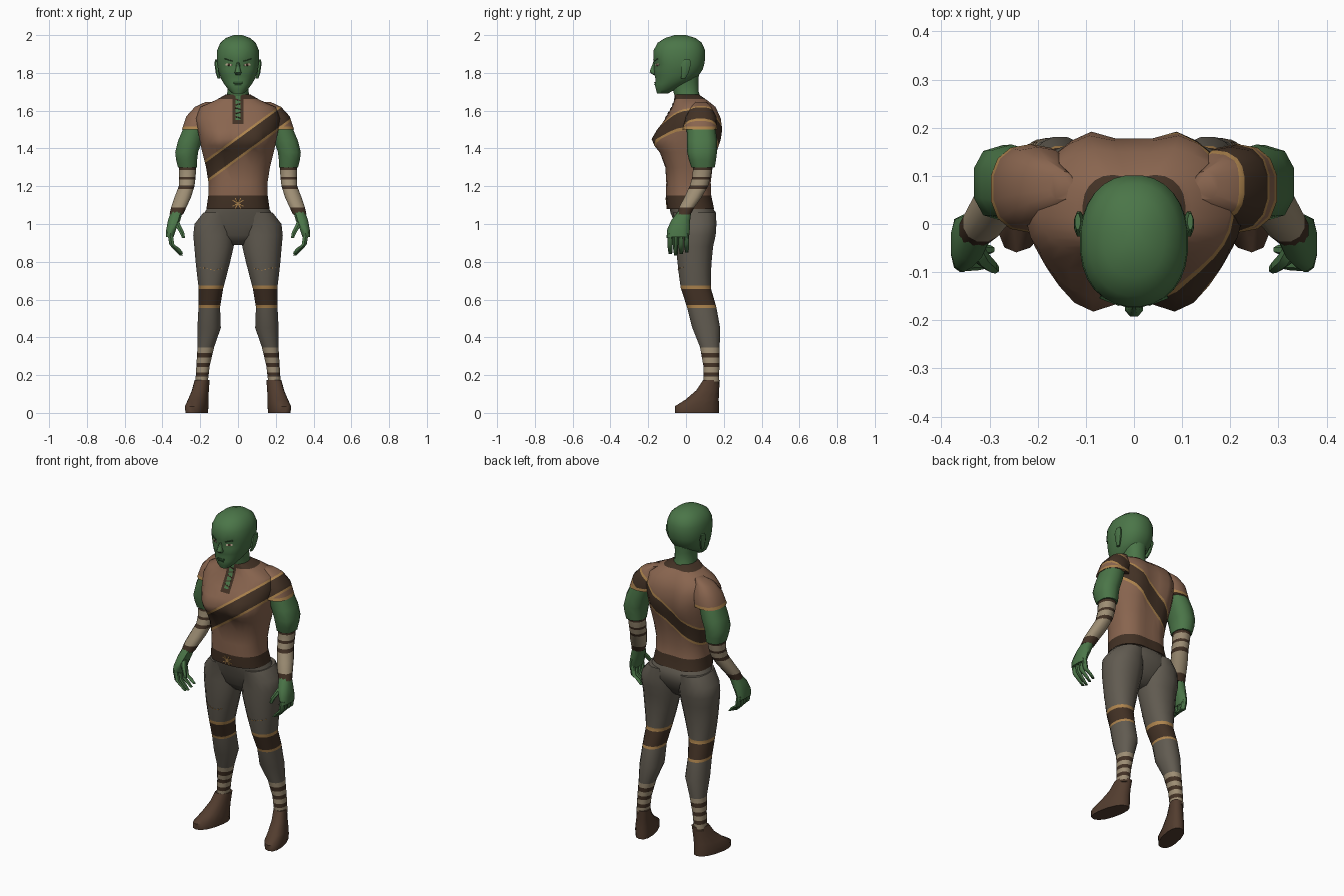
import bpy, bmesh
from math import cos, sin, pi, exp, radians, copysign
from mathutils import Vector, Matrix
from mathutils.bvhtree import BVHTree

cube = bpy.data.objects.get("Cube")
if cube:
    bpy.data.objects.remove(cube, do_unlink=True)

# Palette
PALETTE = {
    "green_skin": (.07, .18, .065), "tan_shirt": (.25, .13, .078),
    "grey_trousers": (.12, .105, .082), "dark_leather": (.055, .031, .018),
    "gold_trim": (.42, .23, .075), "cream_wrap": (.34, .27, .175),
    "boot_brown": (.085, .046, .028), "dark_green": (.03, .085, .03),
    "pale_eye": (.45, .36, .26)}
mats = []
for label, rgb in PALETTE.items():
    m = bpy.data.materials.new(label)
    m.use_nodes = True
    m.diffuse_color = (*rgb, 1)
    m.node_tree.nodes["Principled BSDF"].inputs["Base Color"].default_value = (*rgb, 1)
    mats.append(m)
SKIN, SHIRT, CLOTH, LEATHER, GOLD, CREAM, BOOT, SHADE, EYE = range(len(mats))


def bell(v, centre, width):
    return exp(-((v - centre) / width) ** 2)


def loft(rings, mat, sides=16, power=2.2, side=1, deform=None):
    """Skin horizontal rings given as (z, cx, cy, rx, ry)."""
    bm = bmesh.new()
    loops = []
    for z, cx, cy, rx, ry in rings:
        loop = []
        for i in range(sides):
            a = 2 * pi * (i + .5) / sides
            c, s = cos(a), sin(a)
            p = Vector((cx + rx * copysign(abs(c) ** (2 / power), c),
                        cy + ry * copysign(abs(s) ** (2 / power), s), z))
            if deform:
                deform(p)
            p.x *= side
            loop.append(bm.verts.new(p))
        loops.append(loop)
    for low, high in zip(loops, loops[1:]):
        for i in range(sides):
            j = (i + 1) % sides
            bm.faces.new((low[i], low[j], high[j], high[i]))
    bm.faces.new(loops[0])
    bm.faces.new(loops[-1])
    bmesh.ops.recalc_face_normals(bm, faces=bm.faces)
    for f in bm.faces:
        f.material_index = mat
    return bm


def paint(bm, normal, bands, keep=lambda c: True):
    """Cut bands across the mesh and colour the faces inside them."""
    n = Vector(normal)
    for lo, hi, mat in bands:
        for d in (lo, hi):
            faces = [f for f in bm.faces if keep(f.calc_center_median())]
            edges = {e for f in faces for e in f.edges}
            verts = {v for f in faces for v in f.verts}
            bmesh.ops.bisect_plane(bm, geom=faces + list(edges) + list(verts), dist=1e-5,
                                   plane_co=n * (d / n.length_squared), plane_no=n)
        for f in bm.faces:
            c = f.calc_center_median()
            if lo < n.dot(c) < hi and keep(c):
                f.material_index = mat


def finish(bm, name):
    tree = BVHTree.FromBMesh(bm)
    me = bpy.data.meshes.new(name)
    bm.to_mesh(me)
    bm.free()
    for m in mats:
        me.materials.append(m)
    for p in me.polygons:
        p.use_smooth = True
    me.set_sharp_from_angle(angle=radians(50))
    bpy.context.collection.objects.link(bpy.data.objects.new(name, me))
    return tree


def plate(name, tree, x, z, w, h, mat, tilt=0, thick=.006):
    """Lay a thin plate on the front of a part."""
    hit, normal, _, _ = tree.ray_cast(Vector((x, -1, z)), Vector((0, 1, 0)))
    if hit is None:
        return
    turn = Vector((0, -1, 0)).rotation_difference(normal).to_matrix().to_4x4()
    bm = bmesh.new()
    bmesh.ops.create_cube(bm, size=1, matrix=Matrix.Translation(hit) @ turn
                          @ Matrix.Rotation(tilt, 4, 'Y') @ Matrix.Diagonal((w, thick, h, 1)))
    for f in bm.faces:
        f.material_index = mat
    finish(bm, name)


UP = (0, 0, 1)
STRAP_DIR = (-.73, 0, 1)
STRAP = [(1.34, 1.355, GOLD), (1.355, 1.45, LEATHER), (1.45, 1.465, GOLD)]


# Shirt body: (z, front, back, half width)
def chest_shape(p):
    across = bell(abs(p.x), .095, .07)
    if p.y < -.02:
        p.y -= .045 * across * bell(p.z, 1.45, .065)
    elif p.y > .05:
        p.y += .032 * across * bell(p.z, 1.5, .12) - .012 * bell(p.x, 0, .04)


profile = [(1.08, -.1, .155, .168), (1.15, -.107, .14, .158), (1.22, -.105, .137, .157),
           (1.3, -.11, .145, .17), (1.38, -.133, .157, .19), (1.415, -.142, .162, .198),
           (1.45, -.145, .165, .205), (1.5, -.135, .167, .215), (1.56, -.108, .165, .225),
           (1.62, -.075, .15, .2), (1.655, -.062, .115, .12), (1.685, -.06, .078, .067)]
torso = loft([(z, 0, (f + b) / 2, w, (b - f) / 2) for z, f, b, w in profile],
             SHIRT, 28, 2.5, deform=chest_shape)
paint(torso, STRAP_DIR, STRAP)
paint(torso, UP, [(1.07, 1.15, LEATHER), (1.662, 1.7, LEATHER)])
paint(torso, UP, [(1.53, 1.55, SHIRT)], lambda c: c.y < -.03 and abs(c.x) < .05 and c.z > 1.48)
paint(torso, (1, 0, 0), [(-.03, .03, LEATHER)], lambda c: c.y < -.03 and c.z > 1.53)
paint(torso, (1, 0, 0), [(-.014, .014, SKIN)], lambda c: c.y < -.03 and c.z > 1.55)
body = finish(torso, "shirt_body")
for i in range(5):
    plate("neck_lace", body, 0, 1.565 + i * .023, .034, .006, LEATHER, .3 * (-1) ** i)
for tilt in (-.5, .5, -1.1, 1.1):
    plate("belt_knot", body, 0, 1.11, .065, .005, GOLD, tilt)

# Trousers seat
seat = [(1.1, -.09, .13, .155), (1.06, -.083, .16, .178), (1, -.058, .155, .2),
        (.94, -.04, .12, .16), (.89, 0, .08, .05)]
finish(loft([(z, 0, (f + b) / 2, w, (b - f) / 2) for z, f, b, w in seat], CLOTH, 24, 2.3),
       "trousers_seat")


# Neck and head
def face_shape(p):
    if p.y < -.08:
        p.y += .014 * bell(abs(p.x), .05, .027) * bell(p.z, 1.845, .022)
        p.y += .006 * bell(p.z, 1.765, .012)


finish(loft([(1.64, 0, .02, .07, .07), (1.7, 0, 0, .057, .068), (1.75, 0, -.005, .058, .072),
             (1.8, 0, -.01, .07, .08)], SKIN), "neck")
skull = [(1.69, -.125, .028, .028), (1.71, -.11, .05, .049), (1.74, -.08, .073, .086),
         (1.765, -.06, .088, .107), (1.785, -.05, .096, .117), (1.82, -.04, .107, .13),
         (1.845, -.038, .111, .135), (1.87, -.037, .113, .138), (1.92, -.035, .111, .137),
         (1.96, -.033, .094, .117), (1.985, -.03, .064, .08), (2, -.03, .022, .03)]
head = finish(loft([(z, 0, y, rx, ry) for z, y, rx, ry in skull], SKIN, 28, deform=face_shape),
              "head")
finish(loft([(1.79, 0, -.163, .014, .012), (1.803, 0, -.172, .02, .022),
             (1.815, 0, -.171, .014, .02), (1.86, 0, -.161, .008, .012)], SKIN, 8, 2), "nose")
plate("upper_lip", head, 0, 1.749, .046, .007, SHADE, thick=.009)
plate("lower_lip", head, 0, 1.739, .036, .008, SHADE)

# Paired parts
ARM = [(1.53, .22, .078, .062, .075), (1.44, .254, .085, .066, .08), (1.38, .272, .085, .063, .079),
       (1.34, .272, .087, .058, .072), (1.3, .268, .09, .052, .062)]
FOREARM = [(1.315, .267, .09, .048, .053), (1.25, .268, .082, .045, .05), (1.2, .272, .068, .043, .05),
           (1.14, .293, .036, .045, .047), (1.09, .313, .005, .042, .042), (1.05, .327, -.012, .037, .037)]
PALM = [(1.07, .322, -.006, .032, .034), (1.02, .338, -.028, .034, .05),
        (.97, .354, -.04, .027, .06), (.93, .361, -.042, .02, .058)]
LEG = [(1.06, .1, .045, .085, .115), (1, .122, .051, .11, .112), (.94, .127, .051, .112, .108),
       (.88, .127, .045, .106, .1), (.8, .133, .045, .093, .092), (.73, .138, .047, .08, .086),
       (.66, .143, .052, .066, .081), (.56, .152, .083, .058, .079), (.45, .153, .107, .063, .075),
       (.35, .17, .126, .045, .053), (.25, .185, .134, .036, .043), (.15, .194, .135, .033, .041)]
FOOT = [(0, .205, .058, .053, .116), (.035, .205, .058, .056, .117), (.07, .203, .085, .05, .088),
        (.12, .198, .115, .042, .06), (.175, .193, .135, .038, .044)]
SLEEVE = [(1.5, .215, .074, .084, .092), (1.57, .2, .078, .075, .082),
          (1.62, .183, .08, .046, .055), (1.645, .15, .08, .025, .03)]


def toe_out(p):
    p.x -= .22 * (p.y - .12)


for side, label in ((1, "left_"), (-1, "right_")):
    # Sleeve and arm
    sleeve = loft(SLEEVE, SHIRT, 14, 2.4, side)
    if side > 0:
        paint(sleeve, STRAP_DIR, STRAP)
    paint(sleeve, UP, [(1.501, 1.517, GOLD)])
    finish(sleeve, label + "sleeve")
    finish(loft(ARM, SKIN, 10, 2.5, side), label + "upper_arm")
    forearm = loft(FOREARM, CREAM, 12, 2.2, side)
    paint(forearm, UP, [(1.285, 1.32, LEATHER), (1.235, 1.25, LEATHER),
                        (1.185, 1.205, LEATHER), (1.04, 1.088, LEATHER)])
    finish(forearm, label + "forearm_wrap")

    # Hand
    finish(loft(PALM, SKIN, 10, 2.4, side), label + "palm")
    for i in range(4):
        y = -.084 + .029 * i
        tip = .832 + .008 * abs(i - 1)
        finish(loft([(tip, .298, y + .002, .009, .009), (tip + .025, .322, y, .013, .012),
                     (.89, .35, y, .015, .014), (.95, .36, y, .016, .014)], SKIN, 6, 2, side),
               label + "finger")
    finish(loft([(.925, .288, -.094, .009, .009), (.955, .297, -.088, .014, .013),
                 (.99, .317, -.07, .017, .017), (1.03, .335, -.04, .018, .018)], SKIN, 6, 2, side),
           label + "thumb")

    # Leg with knee band and ankle wraps
    leg = loft(LEG, CLOTH, 16, 2.2, side)
    paint(leg, UP, [(.655, .675, GOLD), (.57, .655, LEATHER), (.555, .57, GOLD),
                    (.1, .345, LEATHER)])
    paint(leg, UP, [(low, low + .027, CREAM) for low in (.165, .215, .265, .318)])
    tree = finish(leg, label + "leg")
    for i in range(7):
        plate(label + "stitch", tree, side * (.09 + .018 * i), .755 + .004 * abs(i - 2),
              .009, .004, GOLD)
    finish(loft(FOOT, BOOT, 14, 2.3, side, toe_out), label + "boot")

    # Ear and eye
    finish(loft([(1.77, .1, -.015, .008, .012), (1.8, .108, -.005, .011, .02),
                 (1.845, .114, 0, .011, .028), (1.87, .117, .005, .006, .018)], SKIN, 8, 2, side),
           label + "ear")
    plate(label + "eye", head, side * .048, 1.843, .036, .011, EYE, side * -.12)
    plate(label + "pupil", head, side * .047, 1.843, .012, .011, LEATHER, thick=.0085)
    plate(label + "brow", head, side * .05, 1.868, .045, .005, SHADE, side * -.2)
